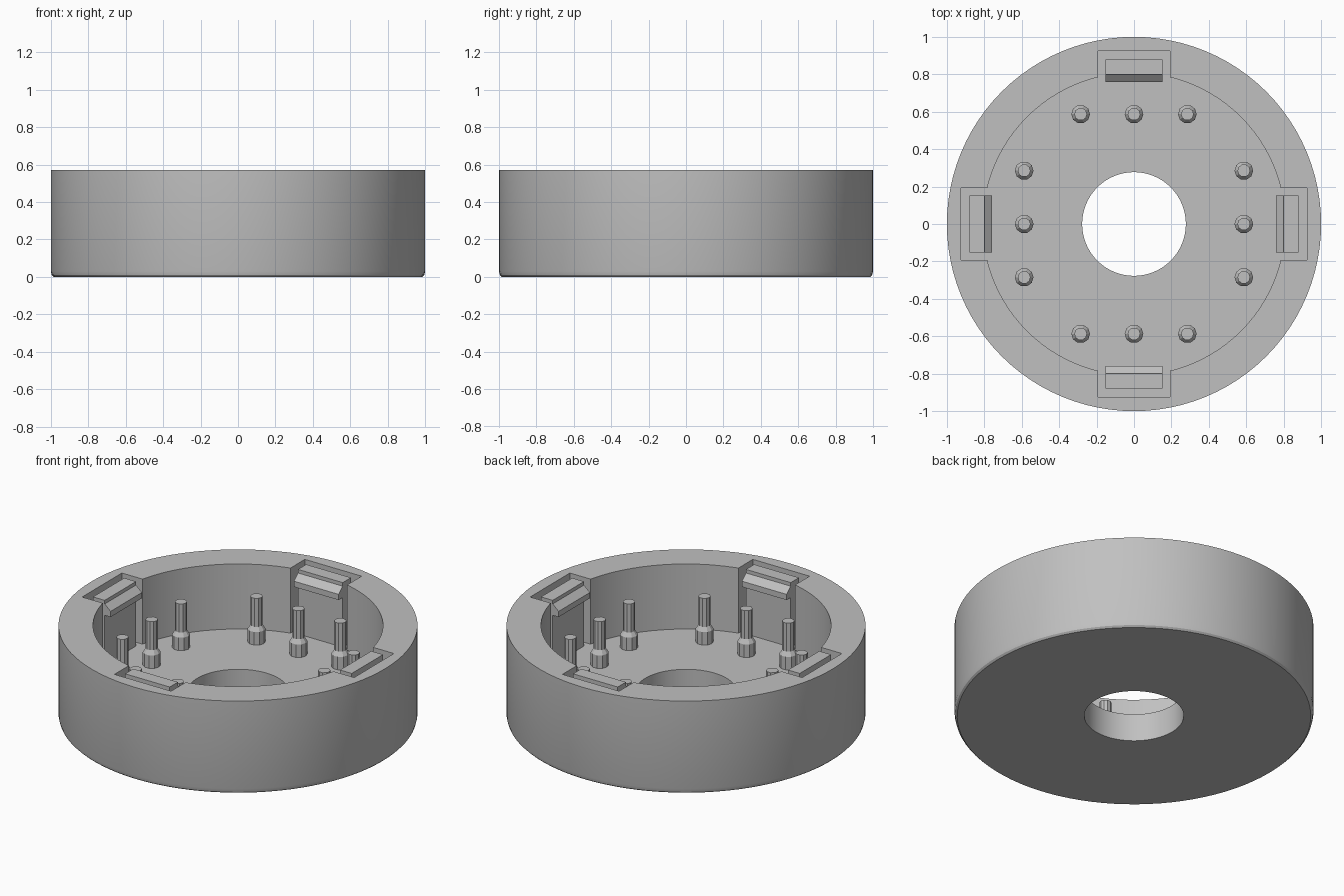
import bpy
import bmesh
import math
from mathutils import Matrix, Vector

cube = bpy.data.objects.get("Cube")
if cube:
    bpy.data.objects.remove(cube, do_unlink=True)

HEIGHT, FLOOR = 0.57, 0.17
WALL_R, HOLE_R = 0.808, 0.277

grey = bpy.data.materials.new("plain grey")
grey.use_nodes = True
GREY = (0.53, 0.53, 0.53, 1)
grey.diffuse_color = GREY
grey.node_tree.nodes["Principled BSDF"].inputs["Base Color"].default_value = GREY


def add_object(name, bm):
    bmesh.ops.recalc_face_normals(bm, faces=bm.faces)
    mesh = bpy.data.meshes.new(name)
    bm.to_mesh(mesh)
    bm.free()
    mesh.materials.append(grey)
    obj = bpy.data.objects.new(name, mesh)
    bpy.context.collection.objects.link(obj)
    return obj


def lathe(name, profile, sides, closed=False):
    """Spin (radius, z) points around the z axis."""
    bm = bmesh.new()
    verts = [bm.verts.new((r, 0, z)) for r, z in profile]
    pairs = list(zip(verts, verts[1:]))
    if closed:
        pairs.append((verts[-1], verts[0]))
    edges = [bm.edges.new(p) for p in pairs]
    bmesh.ops.spin(bm, geom=verts + edges, cent=(0, 0, 0), axis=(0, 0, 1),
                   angle=math.tau, steps=sides, use_merge=True)
    bmesh.ops.remove_doubles(bm, verts=bm.verts, dist=0.0001)
    return add_object(name, bm)


def extrude_profile(bm, profile, half_width, turn):
    """Extrude (y, z) points along x, then turn about z."""
    rot = Matrix.Rotation(turn, 4, "Z")
    face = bm.faces.new([bm.verts.new(rot @ Vector((-half_width, y, z))) for y, z in profile])
    out = bmesh.ops.extrude_face_region(bm, geom=[face])["geom"]
    moved = [v for v in out if isinstance(v, bmesh.types.BMVert)]
    bmesh.ops.translate(bm, verts=moved, vec=rot @ Vector((2 * half_width, 0, 0)))


def smooth(obj):
    bpy.ops.object.select_all(action="DESELECT")
    obj.select_set(True)
    bpy.context.view_layer.objects.active = obj
    bpy.ops.object.shade_smooth_by_angle(angle=math.radians(25))


# Round housing with floor and central hole
housing = lathe("housing", [(HOLE_R, 0), (0.985, 0), (0.995, 0.01), (1, 0.03), (1, HEIGHT),
                            (WALL_R, HEIGHT), (WALL_R, FLOOR), (HOLE_R, FLOOR)], 96, closed=True)

# Four pockets cut into the wall, down to the floor
bm = bmesh.new()
for i in range(4):
    extrude_profile(bm, [(0.7, FLOOR), (0.925, FLOOR), (0.925, 0.7), (0.7, 0.7)],
                    0.193, i * math.pi / 2)
cutter = add_object("pocket_cutter", bm)
cutter.hide_render = True
cut = housing.modifiers.new("pockets", "BOOLEAN")
cut.operation = "DIFFERENCE"
cut.solver = "EXACT"
cut.object = cutter
bpy.context.view_layer.objects.active = housing
bpy.ops.object.modifier_apply(modifier=cut.name)
bpy.data.objects.remove(cutter, do_unlink=True)
smooth(housing)

# Snap clips: upright arm with a hooked, sloping top
CLIP = [(0.88, FLOOR - 0.01), (0.88, HEIGHT - 0.003), (0.8, HEIGHT - 0.003), (0.8, 0.545),
        (0.76, 0.51), (0.76, 0.475), (0.8, 0.475), (0.8, FLOOR - 0.01)]
for i, side in enumerate(("back", "right", "front", "left")):
    bm = bmesh.new()
    extrude_profile(bm, CLIP, 0.152, i * math.pi / 2)
    add_object(side + "_clip", bm)

# Stepped pins, three along each side
PIN = [(0, FLOOR - 0.01), (0.05, FLOOR - 0.01), (0.05, FLOOR + 0.08),
       (0.034, FLOOR + 0.105), (0.034, FLOOR + 0.28), (0, FLOOR + 0.28)]
for i, side in enumerate(("back", "right", "front", "left")):
    for j, x in enumerate((-0.285, 0, 0.285)):
        pin = lathe(f"{side}_pin_{j + 1}", PIN, 10)
        pin.location = Matrix.Rotation(i * math.pi / 2, 3, "Z") @ Vector((x, 0.587, 0))
